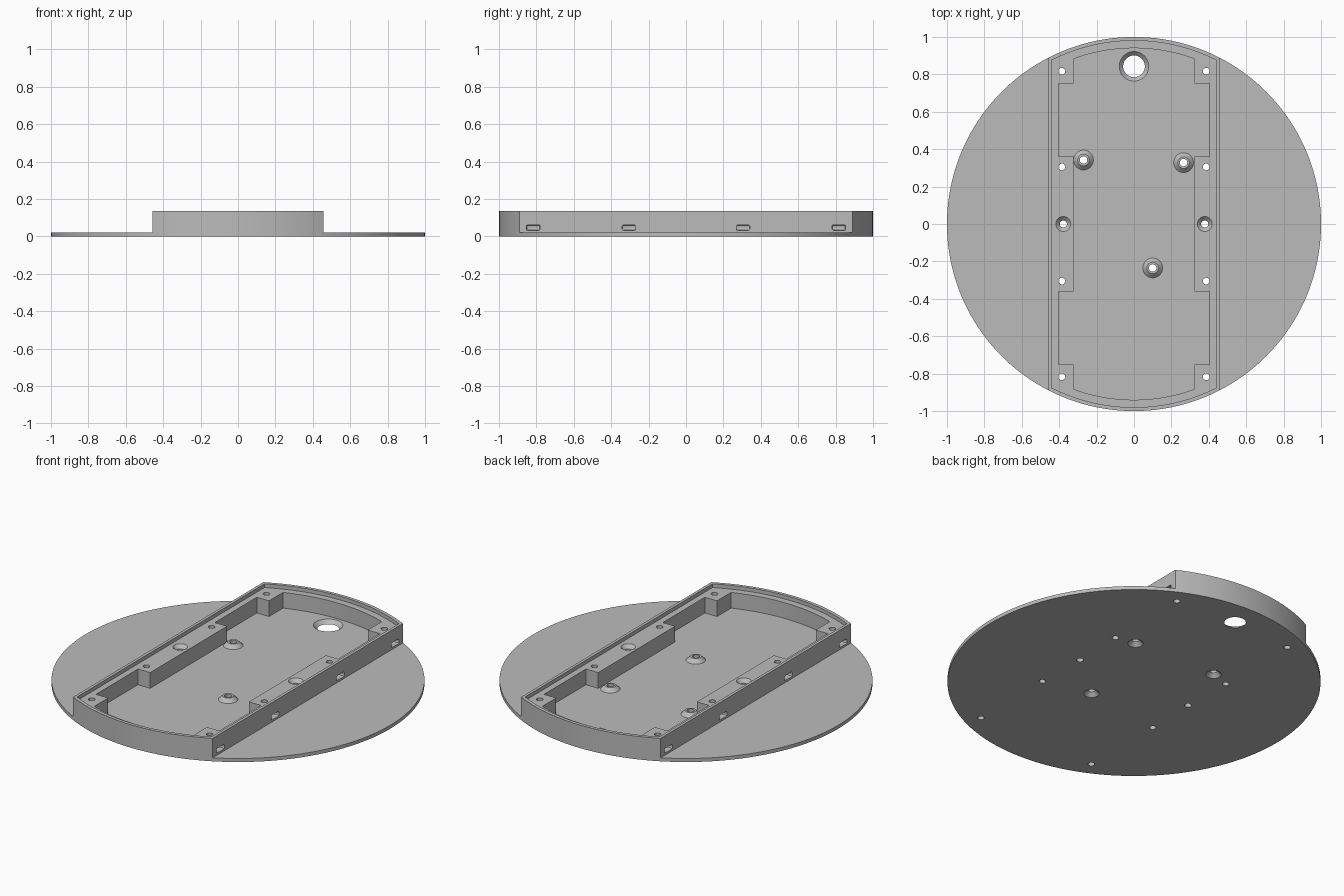
import bpy, bmesh, math

if "Cube" in bpy.data.objects:
    bpy.data.objects.remove(bpy.data.objects["Cube"])

FLOOR, LEDGE, TOP = 0.021, 0.114, 0.136

grey = bpy.data.materials.new("grey plastic")
grey.diffuse_color = (0.5, 0.5, 0.5, 1)
grey.use_nodes = True
grey.node_tree.nodes["Principled BSDF"].inputs["Base Color"].default_value = grey.diffuse_color


def new_object(name, bm):
    bmesh.ops.recalc_face_normals(bm, faces=bm.faces)
    mesh = bpy.data.meshes.new(name)
    bm.to_mesh(mesh)
    bm.free()
    ob = bpy.data.objects.new(name, mesh)
    bpy.context.collection.objects.link(ob)
    mesh.materials.append(grey)
    return ob


def cone(name, x, y, z0, z1, r0, r1, segments=32):
    bm = bmesh.new()
    bmesh.ops.create_cone(bm, cap_ends=True, segments=segments,
                          radius1=r0, radius2=r1, depth=z1 - z0)
    bmesh.ops.translate(bm, verts=bm.verts, vec=(x, y, (z0 + z1) / 2))
    return new_object(name, bm)


def box(name, x0, x1, y0, y1, z0, z1, bevel=0):
    bm = bmesh.new()
    bmesh.ops.create_cube(bm, size=1)
    bmesh.ops.scale(bm, verts=bm.verts, vec=(x1 - x0, y1 - y0, z1 - z0))
    bmesh.ops.translate(bm, verts=bm.verts,
                        vec=((x0 + x1) / 2, (y0 + y1) / 2, (z0 + z1) / 2))
    if bevel:
        bmesh.ops.bevel(bm, geom=bm.edges[:], offset=bevel, segments=2,
                        profile=0.5, affect='EDGES')
    return new_object(name, bm)


def prism(name, points, z0, z1):
    bm = bmesh.new()
    face = bm.faces.new([bm.verts.new((x, y, z0)) for x, y in points])
    ext = bmesh.ops.extrude_face_region(bm, geom=[face])
    bmesh.ops.translate(bm, vec=(0, 0, z1 - z0),
                        verts=[v for v in ext["geom"] if isinstance(v, bmesh.types.BMVert)])
    return new_object(name, bm)


def arc(radius, half_width, steps=24):
    """Back arc running from +half_width to -half_width."""
    a = math.asin(half_width / radius)
    return [(radius * math.sin(a - 2 * a * i / steps),
             radius * math.cos(a - 2 * a * i / steps)) for i in range(steps + 1)]


def combine(target, tool, operation='DIFFERENCE'):
    mod = target.modifiers.new("boolean", 'BOOLEAN')
    mod.operation, mod.solver, mod.object = operation, 'EXACT', tool
    bpy.context.view_layer.objects.active = target
    bpy.ops.object.modifier_apply(modifier=mod.name)
    bpy.data.objects.remove(tool, do_unlink=True)


# Round base with the straight-sided tray left standing in the middle
body = cone("round_base_tray", 0, 0, 0, TOP, 1, 1, 160)
for x0, x1 in ((0.457, 1.2), (-1.2, -0.457)):
    combine(body, box("side_cut", x0, x1, -1.2, 1.2, FLOOR, 0.3))

# Shallow lid recess inside the rim
back = arc(0.98, 0.44)
combine(body, prism("lid_recess", back + [(-x, -y) for x, y in back], LEDGE, 0.3))

# Main cavity, stepping around the corner and middle screw blocks
IN, OUT = 0.323, 0.403
back = arc(0.94, IN)
left = [(-IN, 0.752), (-OUT, 0.752), (-OUT, 0.36), (-IN, 0.36)]
left += [(x, -y) for x, y in reversed(left)]
cavity = back + left + [(-x, -y) for x, y in back] + [(-x, -y) for x, y in left]
combine(body, prism("cavity", cavity, FLOOR, 0.3))

# Conical screw bosses, countersunk from below
for x, y in ((-0.27, 0.342), (0.265, 0.328), (0.1, -0.235)):
    combine(body, cone("boss", x, y, 0.012, 0.043, 0.062, 0.031), 'UNION')
    combine(body, cone("boss_sink", x, y, -0.01, 0.022, 0.052, 0.02))
    combine(body, cone("boss_hole", x, y, 0.01, 0.2, 0.02, 0.02))

# Chamfered cable hole in the floor
combine(body, cone("cable_hole", 0, 0.843, -0.01, 0.031, 0.048, 0.089, 48))

for s in (-1, 1):
    # Countersunk holes in the middle blocks
    combine(body, cone("mount_hole", s * 0.378, 0, -0.1, 0.2, 0.019, 0.019))
    combine(body, cone("mount_sink", s * 0.378, 0, 0.093, 0.124, 0.019, 0.05))
    # Screw holes with nut slots opening through the side walls
    for y in (-0.817, -0.305, 0.305, 0.817):
        combine(body, cone("screw_hole", s * 0.386, y, -0.1, 0.2, 0.018, 0.018, 24))
        xs = sorted((s * 0.345, s * 0.5))
        combine(body, box("nut_slot", *xs, y - 0.036, y + 0.036, 0.033, 0.061, 0.006))

bpy.ops.object.select_all(action='DESELECT')
body.select_set(True)
bpy.context.view_layer.objects.active = body
bpy.ops.object.shade_smooth_by_angle(angle=math.radians(25))
